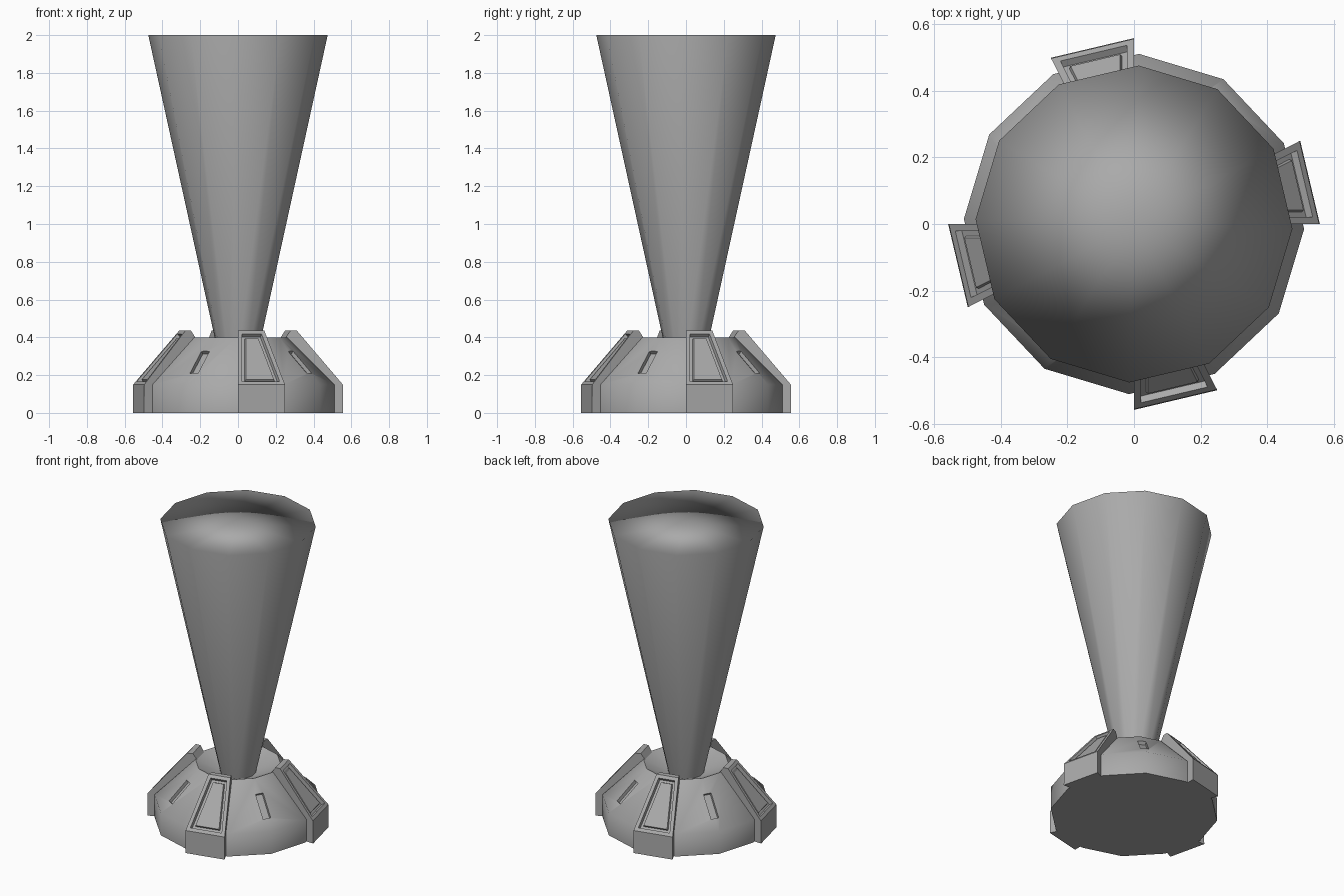
import bpy, bmesh, math
from mathutils import Matrix, Vector

if "Cube" in bpy.data.objects:
    bpy.data.objects.remove(bpy.data.objects["Cube"])

SIDES = 12
TURN = math.radians(-1.7)      # slight twist of the whole model
HALF = math.radians(13.3)      # half the angle covered by one buttress

grey = bpy.data.materials.new("grey")
grey.use_nodes = True
grey.diffuse_color = (0.4, 0.4, 0.4, 1)
grey.node_tree.nodes["Principled BSDF"].inputs["Base Color"].default_value = (0.4, 0.4, 0.4, 1)


def polar(r, a, z):
    return Vector((r * math.cos(a), r * math.sin(a), z))


def finish(name, bm):
    bmesh.ops.recalc_face_normals(bm, faces=bm.faces)
    mesh = bpy.data.meshes.new(name)
    bm.to_mesh(mesh)
    bm.free()
    mesh.materials.append(grey)
    ob = bpy.data.objects.new(name, mesh)
    bpy.context.collection.objects.link(ob)
    return ob


def activate(ob):
    bpy.ops.object.select_all(action='DESELECT')
    ob.select_set(True)
    bpy.context.view_layer.objects.active = ob


def lathe(name, profile):
    """Twelve-sided solid from (radius, height) points, closed by centre fans."""
    bm = bmesh.new()
    rings = [[bm.verts.new(polar(r, TURN + math.tau * i / SIDES, z)) for i in range(SIDES)]
             for r, z in profile]
    low, high = (bm.verts.new((0, 0, profile[k][1])) for k in (0, -1))
    for i in range(SIDES):
        j = (i + 1) % SIDES
        for a, b in zip(rings, rings[1:]):
            bm.faces.new((a[i], a[j], b[j], b[i]))
        bm.faces.new((low, rings[0][j], rings[0][i]))
        bm.faces.new((high, rings[-1][i], rings[-1][j]))
    return finish(name, bm)


# Base with a shallow funnel in its top
base = lathe("base", [(0.51, 0), (0.51, 0.15), (0.26, 0.4), (0.1, 0.33)])

# Slots cut along the sloping ridges between the buttresses
for k in range(4):
    bm = bmesh.new()
    bmesh.ops.create_cube(bm, size=1, matrix=Matrix.Diagonal((0.05, 0.05, 0.165, 1)))
    angle = TURN + math.radians(60 + 90 * k)
    place = (Matrix.Translation(polar(0.39, angle, 0.27)) @ Matrix.Rotation(angle, 4, 'Z')
             @ Matrix.Rotation(math.radians(-45), 4, 'Y'))
    bmesh.ops.transform(bm, matrix=place, verts=bm.verts)
    cutter = finish("slot_cutter", bm)
    cutter.hide_render = True
    cut = base.modifiers.new("slot", 'BOOLEAN')
    cut.operation, cut.solver, cut.object = 'DIFFERENCE', 'EXACT', cutter
    activate(base)
    bpy.ops.object.modifier_apply(modifier=cut.name)
    bpy.data.objects.remove(cutter)
activate(base)
bpy.ops.object.shade_smooth_by_angle(angle=math.radians(50))

# Flaring column, softly shaded over its flat top
column = lathe("column", [(0.095, 0.27), (0.475, 2)])
activate(column)
bpy.ops.object.shade_smooth()
soft = column.modifiers.new("area_normals", 'WEIGHTED_NORMAL')
soft.mode = 'FACE_AREA'

# Four wedge buttresses with a recessed frame and raised plate
section = [(0.557, 0), (0.555, 0.15), (0.312, 0.435), (0.278, 0.435), (0.25, 0.395), (0.25, 0)]
for k in range(4):
    mid = TURN + math.radians(15 + 90 * k)
    bm = bmesh.new()
    left, right = ([bm.verts.new(polar(r, mid + s * HALF, z)) for r, z in section]
                   for s in (-1, 1))
    n = len(section)
    skin = [bm.faces.new((left[i], right[i], right[(i + 1) % n], left[(i + 1) % n]))
            for i in range(n)]
    bm.faces.new(left)
    bm.faces.new(right)
    bmesh.ops.recalc_face_normals(bm, faces=bm.faces)
    slope = skin[1]
    for thickness, depth in ((0.022, 0), (0.004, -0.022), (0.014, 0), (0.004, 0.012)):
        bmesh.ops.inset_individual(bm, faces=[slope], thickness=thickness, depth=depth,
                                   use_even_offset=True)
    finish("buttress_%d" % (k + 1), bm)
